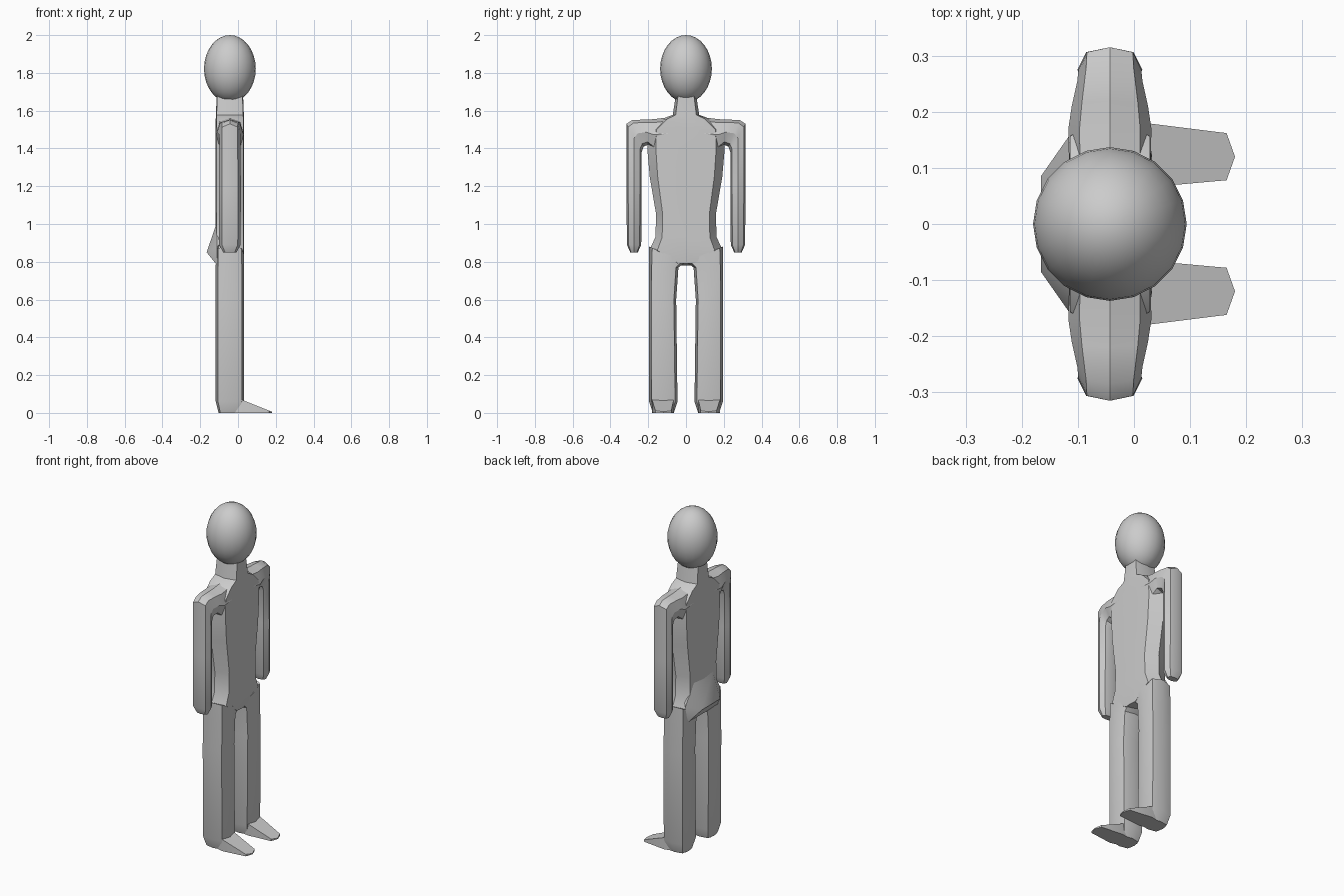
import bpy, bmesh, math
from mathutils import Vector

cube = bpy.data.objects.get("Cube")
if cube:
    bpy.data.objects.remove(cube, do_unlink=True)

XC = -0.043  # depth centre of the body

grey = bpy.data.materials.new("plain grey")
grey.use_nodes = True
grey.diffuse_color = (0.6, 0.6, 0.6, 1)
grey.node_tree.nodes["Principled BSDF"].inputs["Base Color"].default_value = (0.6, 0.6, 0.6, 1)


def finish(bm, name, mirror=False, angle=30):
    bmesh.ops.recalc_face_normals(bm, faces=bm.faces)
    mesh = bpy.data.meshes.new(name)
    bm.to_mesh(mesh)
    bm.free()
    mesh.materials.append(grey)
    ob = bpy.data.objects.new(name, mesh)
    bpy.context.collection.objects.link(ob)
    if mirror:
        mod = ob.modifiers.new("Mirror", 'MIRROR')
        mod.use_axis = (False, True, False)
        mod.use_mirror_merge = False
    bpy.ops.object.select_all(action='DESELECT')
    ob.select_set(True)
    bpy.context.view_layer.objects.active = ob
    bpy.ops.object.shade_smooth_by_angle(angle=math.radians(angle))
    return ob


def loft(name, rings, ku, kx, mirror=False):
    """Eight-sided loft; each ring spans (y, z) to (y, z) with a half depth in x."""
    section = [(1, 0), (ku, kx), (0, 1), (-ku, kx), (-1, 0), (-ku, -kx), (0, -1), (ku, -kx)]
    bm = bmesh.new()
    loops = []
    for y0, z0, y1, z1, depth in rings:
        mid = Vector((XC, (y0 + y1) / 2, (z0 + z1) / 2))
        half = Vector((0, (y1 - y0) / 2, (z1 - z0) / 2))
        loops.append([bm.verts.new(mid + half * u + Vector((depth * v, 0, 0))) for u, v in section])
    for a, b in zip(loops, loops[1:]):
        for i in range(8):
            j = (i + 1) % 8
            bm.faces.new((a[i], a[j], b[j], b[i]))
    bm.faces.new(loops[0])
    bm.faces.new(loops[-1])
    return finish(bm, name, mirror)


def hull(name, points, mirror=False):
    bm = bmesh.new()
    for p in points:
        bm.verts.new(p)
    bmesh.ops.convex_hull(bm, input=bm.verts)
    return finish(bm, name, mirror)


# Head: smooth egg
bm = bmesh.new()
bmesh.ops.create_uvsphere(bm, u_segments=20, v_segments=16, radius=1)
bmesh.ops.scale(bm, vec=(0.137, 0.137, 0.178), verts=bm.verts)
bmesh.ops.translate(bm, vec=(XC, 0, 1.822), verts=bm.verts)
finish(bm, "head", angle=60)

# Torso and neck: half width at each height
torso = [(0.79, 0.05, 0.07), (0.86, 0.195, 0.075), (0.93, 0.162, 0.075), (1.05, 0.158, 0.075),
         (1.25, 0.192, 0.075), (1.40, 0.205, 0.075), (1.50, 0.2, 0.075), (1.555, 0.13, 0.075),
         (1.578, 0.07, 0.074), (1.68, 0.054, 0.07)]
loft("torso", [(-w, z, w, z, d) for z, w, d in torso], 0.78, 0.95)

# Shoulders bending down into arms
loft("arms", [(0.05, 1.40, 0.05, 1.57, 0.072), (0.17, 1.39, 0.17, 1.555, 0.074),
              (0.20, 1.42, 0.22, 1.553, 0.068), (0.225, 1.41, 0.285, 1.55, 0.058),
              (0.235, 1.38, 0.315, 1.53, 0.056), (0.235, 1.2, 0.315, 1.2, 0.058),
              (0.237, 0.89, 0.313, 0.89, 0.057), (0.255, 0.85, 0.295, 0.85, 0.035)],
     0.78, 0.73, mirror=True)

# Legs
loft("legs", [(0.0, 0.80, 0.195, 0.88, 0.074), (0.04, 0.77, 0.195, 0.77, 0.075),
              (0.052, 0.60, 0.195, 0.60, 0.075), (0.045, 0.06, 0.195, 0.06, 0.075),
              (0.065, 0.0, 0.175, 0.0, 0.06)],
     0.83, 0.84, mirror=True)

# Wedge-shaped feet
foot = [(-0.1, 0.09, 0), (-0.1, 0.15, 0), (0.18, 0.12, 0), (0.18, 0.12, 0.006)]
for y_ankle, y_toe in ((0.065, 0.078), (0.18, 0.162)):
    foot += [(0.02, y_ankle, 0.07), (0.02, y_ankle, 0),
             (0.165, y_toe, 0.012), (0.165, y_toe, 0)]
hull("feet", foot, mirror=True)

# Seat bulging from the back of the hips
seat = []
for s in (-1, 1):
    seat += [(-0.166, s * 0.085, 0.85), (-0.115, s * 0.09, 1.0), (-0.11, s * 0.165, 0.88),
             (-0.11, s * 0.14, 0.78), (-0.05, s * 0.04, 0.79), (-0.05, s * 0.1, 0.95)]
hull("seat", seat)
